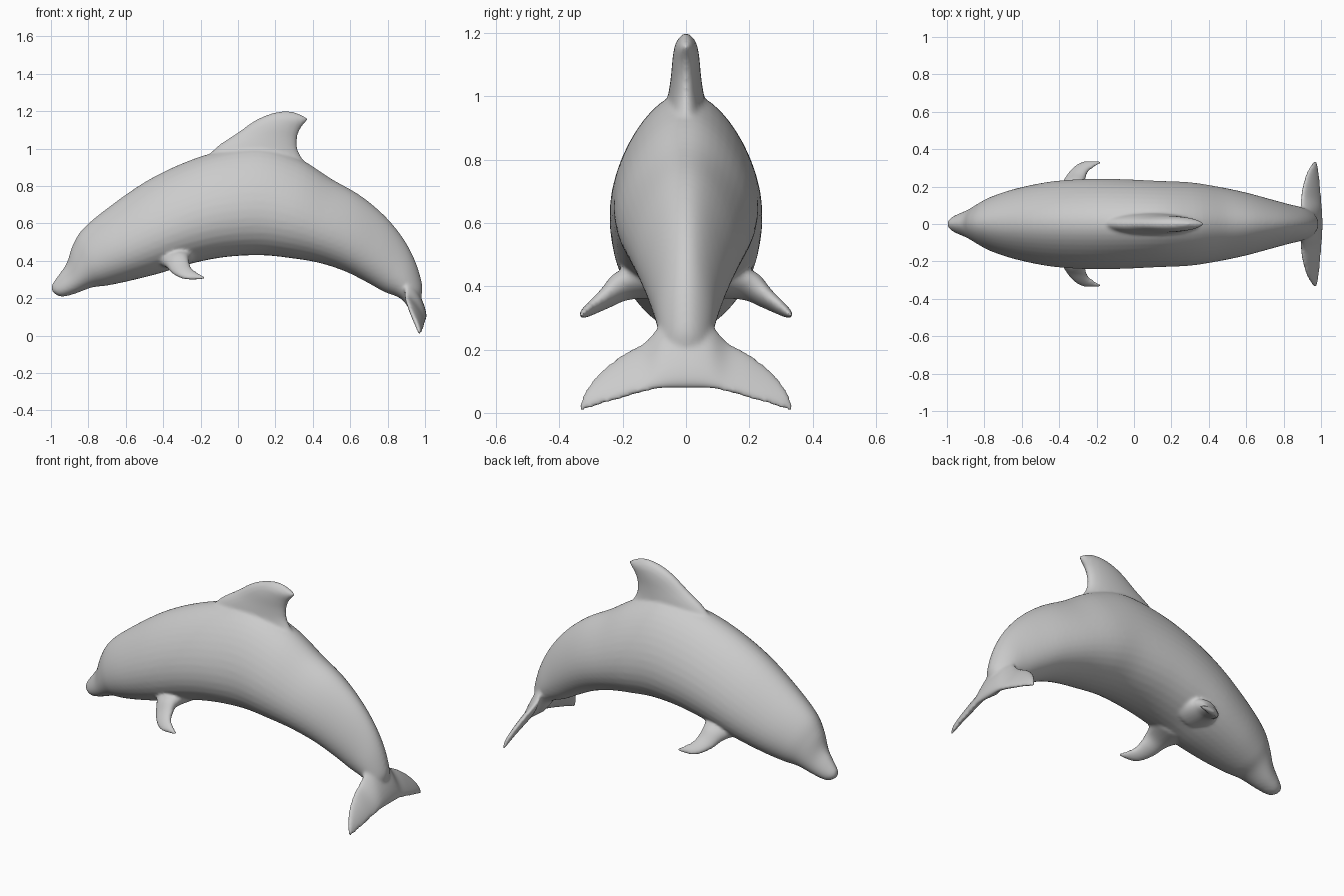
import bpy, bmesh, math
from mathutils import Vector

SIDES = 40
STEPS = 5

grey = bpy.data.materials.new("soft grey")
grey.diffuse_color = (0.6, 0.6, 0.6, 1)


def smooth_rows(rows):
    """Catmull-Rom interpolation of numeric section rows."""
    out = []
    for i in range(len(rows) - 1):
        a, b, c, d = (rows[max(0, min(len(rows) - 1, i + k))] for k in (-1, 0, 1, 2))
        for s in range(STEPS):
            t = s / STEPS
            out.append([0.5 * (2 * q + (r - p) * t + (2 * p - 5 * q + 4 * r - w) * t * t
                               + (3 * q - p - 3 * r + w) * t ** 3)
                        for p, q, r, w in zip(a, b, c, d)])
    return out + [list(rows[-1])]


def loft(bm, rows, side, skew=0.0, flip_y=1):
    """Closed skin over rows of (edge point, opposite edge point, half thickness)."""
    side = Vector(side).normalized()
    rings = []
    for r in smooth_rows(rows):
        p, q, t = Vector(r[0:3]), Vector(r[3:6]), max(r[6], 0.003)
        ring = []
        for k in range(SIDES):
            a = 2 * math.pi * k / SIDES
            u = math.cos(a)
            v = (p + q) / 2 + (p - q) / 2 * u + side * (t * math.sin(a) * (1 - skew * u))
            ring.append(bm.verts.new((v.x, v.y * flip_y, v.z)))
        rings.append(ring)
    faces = [bm.faces.new(rings[0]), bm.faces.new(rings[-1][::-1])]
    for a, b in zip(rings, rings[1:]):
        for k in range(SIDES):
            j = (k + 1) % SIDES
            faces.append(bm.faces.new((a[k], b[k], b[j], a[j])))
    bmesh.ops.recalc_face_normals(bm, faces=faces)


bm = bmesh.new()

# Body: top x, z, bottom x, z, half width
body = [(-0.999, .26, -0.995, .24, .010), (-.988, .285, -.978, .222, .030),
        (-.955, .33, -.94, .208, .050), (-.915, .39, -.87, .225, .074),
        (-.885, .48, -.78, .258, .110), (-.83, .57, -.70, .268, .145),
        (-.70, .68, -.58, .293, .185), (-.50, .82, -.42, .333, .220),
        (-.30, .92, -.25, .385, .234), (-.10, .985, -.07, .42, .234),
        (.13, 1.01, .12, .43, .225), (.33, .945, .28, .415, .217),
        (.50, .838, .43, .39, .193), (.65, .752, .57, .345, .163),
        (.78, .645, .69, .285, .130), (.88, .525, .78, .235, .105),
        (.947, .40, .84, .213, .090), (.985, .27, .88, .19, .075),
        (.98, .20, .91, .15, .060), (.985, .13, .95, .10, .030)]
loft(bm, [(a, 0, b, c, 0, d, w) for a, b, c, d, w in body], (0, 1, 0), skew=0.24)

# Dorsal fin: leading x, z, trailing x, z, half thickness
dorsal = [(-.26, .84, .46, .80, .080), (-.13, .995, .335, .96, .060),
          (-.01, 1.08, .315, 1.04, .048), (.09, 1.15, .33, 1.10, .042),
          (.17, 1.185, .36, 1.14, .034), (.24, 1.2, .375, 1.155, .020),
          (.30, 1.197, .37, 1.165, .008)]
loft(bm, [(a, 0, b, c, 0, d, w) for a, b, c, d, w in dorsal], (0, 1, 0))

# Pectoral fins, mirrored
flipper = [(-.46, .10, .41, -.22, .10, .43, .070), (-.395, .20, .385, -.26, .20, .415, .047),
           (-.36, .26, .345, -.257, .25, .378, .030), (-.32, .307, .317, -.24, .285, .35, .021),
           (-.27, .333, .303, -.20, .313, .326, .014), (-.20, .336, .300, -.165, .332, .308, .006)]
for s in (1, -1):
    loft(bm, flipper, (0, .55, .83), flip_y=s)

# Tail flukes: y, leading x, z, trailing x, z, half thickness
fluke = [(0, .90, .29, .998, .078, .035), (.07, .90, .285, .999, .078, .029),
         (.13, .895, .225, .997, .066, .023), (.20, .905, .185, .992, .046, .020),
         (.27, .925, .13, .985, .026, .016), (.315, .95, .075, .977, .010, .012),
         (.335, .965, .03, .973, .004, .007)]
half = [(b, y, c, d, y, e, w) for y, b, c, d, e, w in fluke]
mirrored = [(b, -y, c, d, -y, e, w) for y, b, c, d, e, w in fluke[:0:-1]]
loft(bm, mirrored + half, (.93, 0, .36))

mesh = bpy.data.meshes.new("dolphin_body")
bm.to_mesh(mesh)
bm.free()
dolphin = bpy.data.objects.new("dolphin_body", mesh)
bpy.context.collection.objects.link(dolphin)
mesh.materials.append(grey)

# Fuse the lofts into one skin and soften the joins
fuse = dolphin.modifiers.new("fuse", 'REMESH')
fuse.mode = 'VOXEL'
fuse.voxel_size = 0.009
fuse.use_smooth_shade = True
soften = dolphin.modifiers.new("soften", 'SMOOTH')
soften.factor = 0.5
soften.iterations = 8
